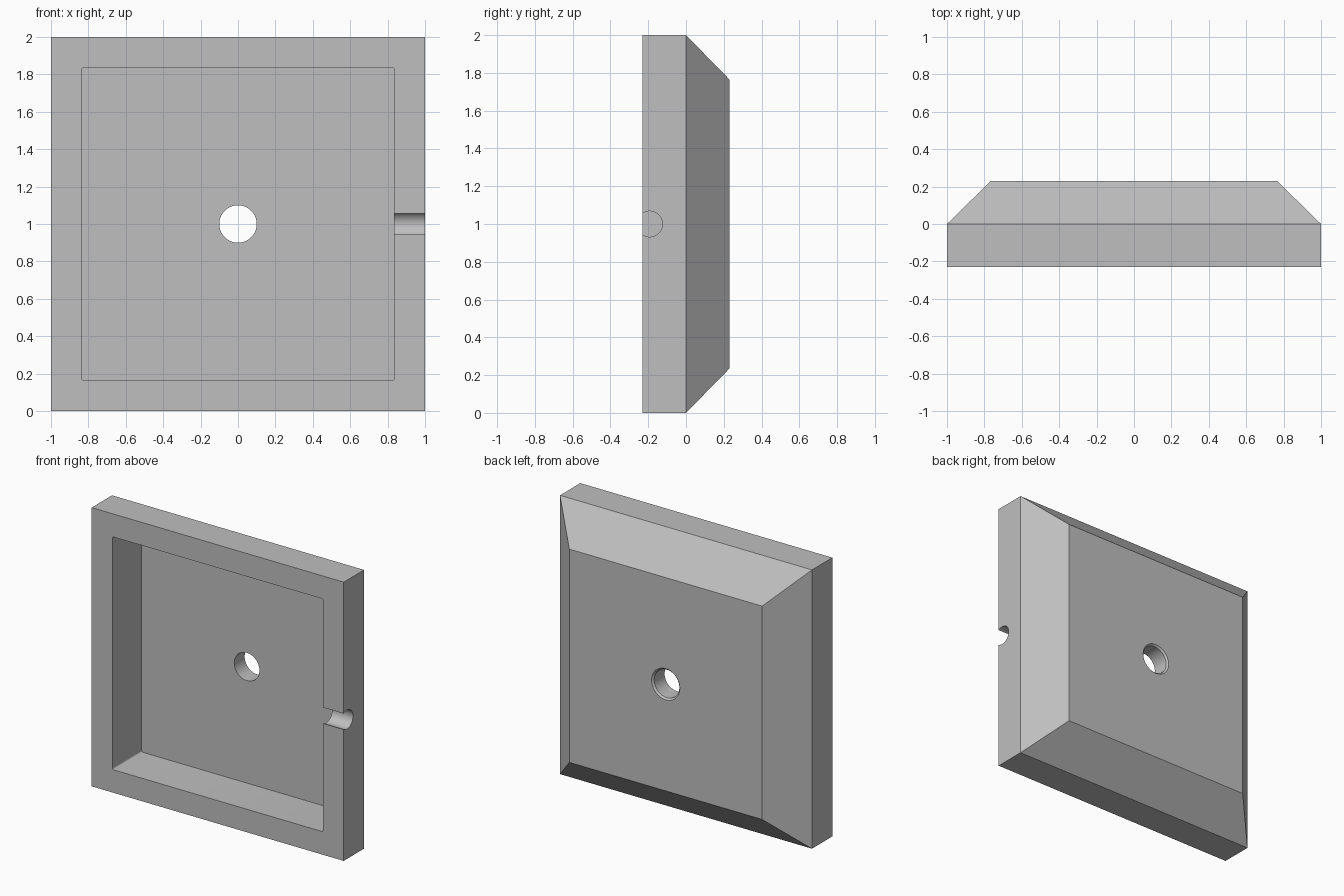
import bpy, bmesh
from math import pi, radians
from mathutils import Matrix

default = bpy.data.objects.get("Cube")
if default:
    bpy.data.objects.remove(default)

FRONT, MID, BACK = -0.23, 0.0, 0.23    # depth of rim face, chamfer start, back face
HALF, BACK_HALF = 1.0, 0.765           # half widths of the outline and back face
POCKET_HALF, POCKET_FLOOR = 0.835, 0.10
HOLE = 0.1

grey = bpy.data.materials.new("plain grey")
grey.use_nodes = True
colour = (0.52, 0.52, 0.52, 1)
grey.diffuse_color = colour
grey.node_tree.nodes["Principled BSDF"].inputs["Base Color"].default_value = colour


def make_object(name, bm):
    bmesh.ops.recalc_face_normals(bm, faces=bm.faces)
    mesh = bpy.data.meshes.new(name)
    bm.to_mesh(mesh)
    bm.free()
    mesh.materials.append(grey)
    obj = bpy.data.objects.new(name, mesh)
    bpy.context.collection.objects.link(obj)
    return obj


def square_loft(name, sections, corner=0):
    """Skin square sections given as (y, half width), centred at z = 1."""
    bm = bmesh.new()
    rings = [[bm.verts.new((sx * h, y, 1 + sz * h))
              for sx, sz in ((-1, -1), (1, -1), (1, 1), (-1, 1))]
             for y, h in sections]
    for a, b in zip(rings, rings[1:]):
        for i in range(4):
            j = (i + 1) % 4
            bm.faces.new((a[i], a[j], b[j], b[i]))
    bm.faces.new(rings[0])
    bm.faces.new(rings[-1])
    if corner:
        edges = [e for e in bm.edges if abs(e.verts[0].co.y - e.verts[1].co.y) > 0.01]
        bmesh.ops.bevel(bm, geom=edges, offset=corner, segments=4,
                        profile=0.5, affect='EDGES')
    return make_object(name, bm)


def cone_cutter(name, r1, r2, length, centre, axis):
    bm = bmesh.new()
    turn = Matrix.Rotation(pi / 2, 4, 'Y') if axis == 'X' else Matrix.Rotation(-pi / 2, 4, 'X')
    bmesh.ops.create_cone(bm, cap_ends=True, segments=64, radius1=r1, radius2=r2,
                          depth=length, matrix=Matrix.Translation(centre) @ turn)
    return make_object(name, bm)


# Square body with chamfered back
body = square_loft("square_housing", [(FRONT, HALF), (MID, HALF), (BACK, BACK_HALF)])

# Front pocket, centre hole with a chamfered back lip, cable notch on the left side
cutters = [
    square_loft("pocket_cutter", [(FRONT - 0.2, POCKET_HALF), (POCKET_FLOOR, POCKET_HALF)], 0.01),
    cone_cutter("hole_cutter", HOLE, HOLE, 0.6, (0, 0.2, 1), 'Y'),
    cone_cutter("lip_cutter", HOLE - 0.01, HOLE + 0.03, 0.04, (0, BACK - 0.002, 1), 'Y'),
    cone_cutter("notch_cutter", 0.068, 0.068, 0.5, (0.95, -0.193, 1), 'X'),
]

bpy.ops.object.select_all(action='DESELECT')
bpy.context.view_layer.objects.active = body
body.select_set(True)
for cutter in cutters:
    cutter.hide_render = True
    cut = body.modifiers.new(cutter.name, 'BOOLEAN')
    cut.operation = 'DIFFERENCE'
    cut.solver = 'EXACT'
    cut.object = cutter
    bpy.ops.object.modifier_apply(modifier=cut.name)
    bpy.data.objects.remove(cutter)

bpy.ops.object.shade_smooth_by_angle(angle=radians(30))
